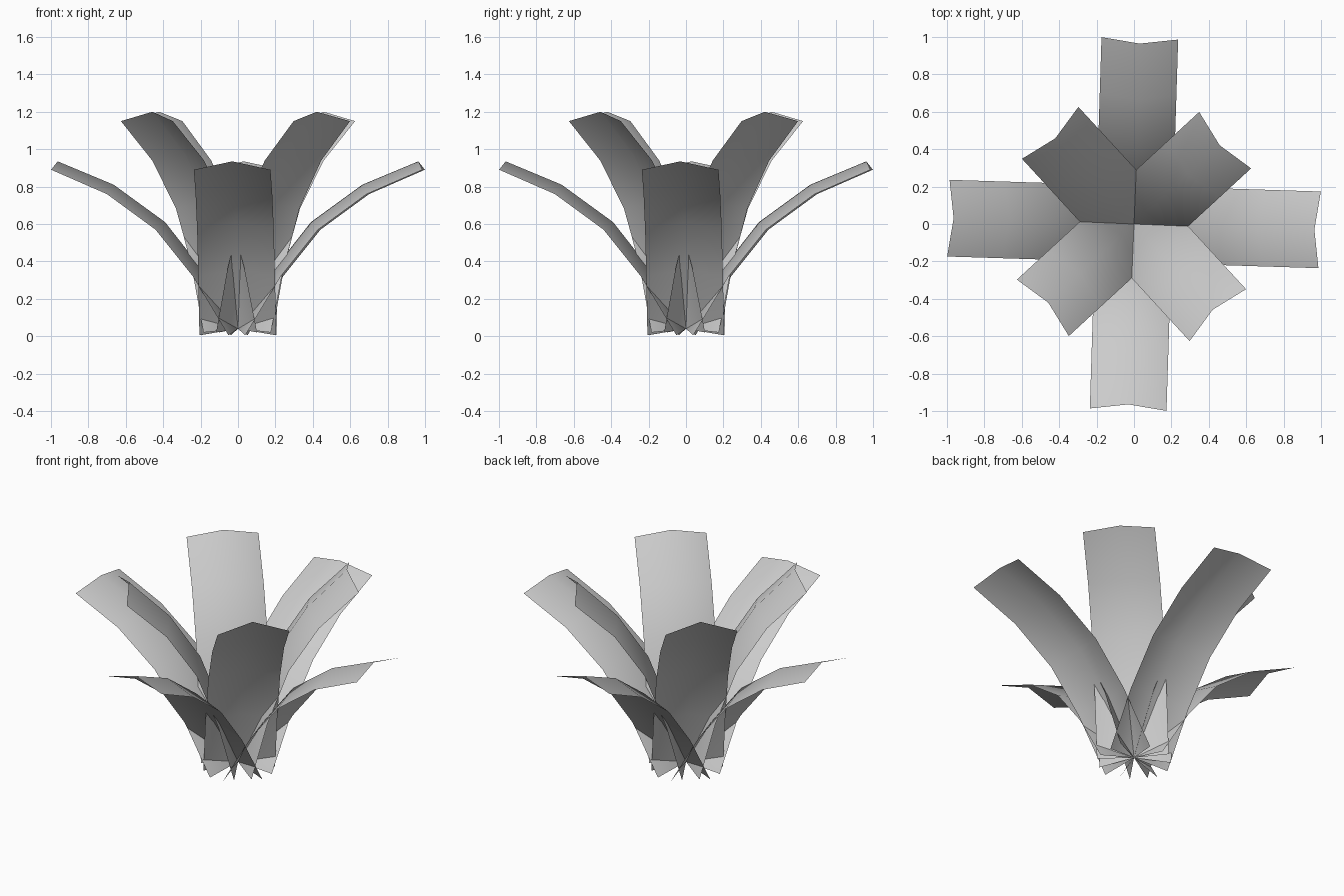
import bpy
from math import radians, cos, sin

if "Cube" in bpy.data.objects:
    bpy.data.objects.remove(bpy.data.objects["Cube"])

HALF_WIDTH = 0.205


def leaf(name, rib, rim, angle):
    """Folded strip: rib = raised centre line, rim = side edges, as (radius, z)."""
    a = radians(angle)
    verts, faces = [], []
    for (rm, zm), (re, ze) in zip(rib, rim):
        for r, side, z in ((re, -HALF_WIDTH, ze), (rm, 0, zm), (re, HALF_WIDTH, ze)):
            verts.append((r * cos(a) - side * sin(a), r * sin(a) + side * cos(a), z))
    for i in range(len(rib) - 1):
        for j in range(2):
            k = 3 * i + j
            faces.append((k, k + 3, k + 4, k + 1))
    mesh = bpy.data.meshes.new(name)
    mesh.from_pydata(verts, [], faces)
    mesh.flip_normals()
    for p in mesh.polygons:
        p.use_smooth = True
    mesh.update()
    if mesh.polygons[-1].normal.z < 0:
        mesh.flip_normals()
    obj = bpy.data.objects.new(name, mesh)
    bpy.context.collection.objects.link(obj)
    return obj


# Outer leaves arch outwards
outer_rib = [(0, 0.04), (0.19, 0.355), (0.39, 0.61), (0.665, 0.81), (0.965, 0.935)]
outer_rim = [(0.045, 0.005), (0.235, 0.32), (0.435, 0.57), (0.695, 0.76), (0.993, 0.89)]
# Inner leaves stand steeper and taller
inner_rib = [(0, 0.04), (0.09, 0.38), (0.215, 0.71), (0.39, 0.975), (0.622, 1.2)]
inner_rim = [(0.05, 0.02), (0.14, 0.36), (0.263, 0.685), (0.435, 0.94), (0.662, 1.15)]

for n in range(4):
    leaf(f"outer_leaf_{n + 1}", outer_rib, outer_rim, 90 * n - 1.8)
    leaf(f"inner_leaf_{n + 1}", inner_rib, inner_rim, 90 * n + 42.6)
